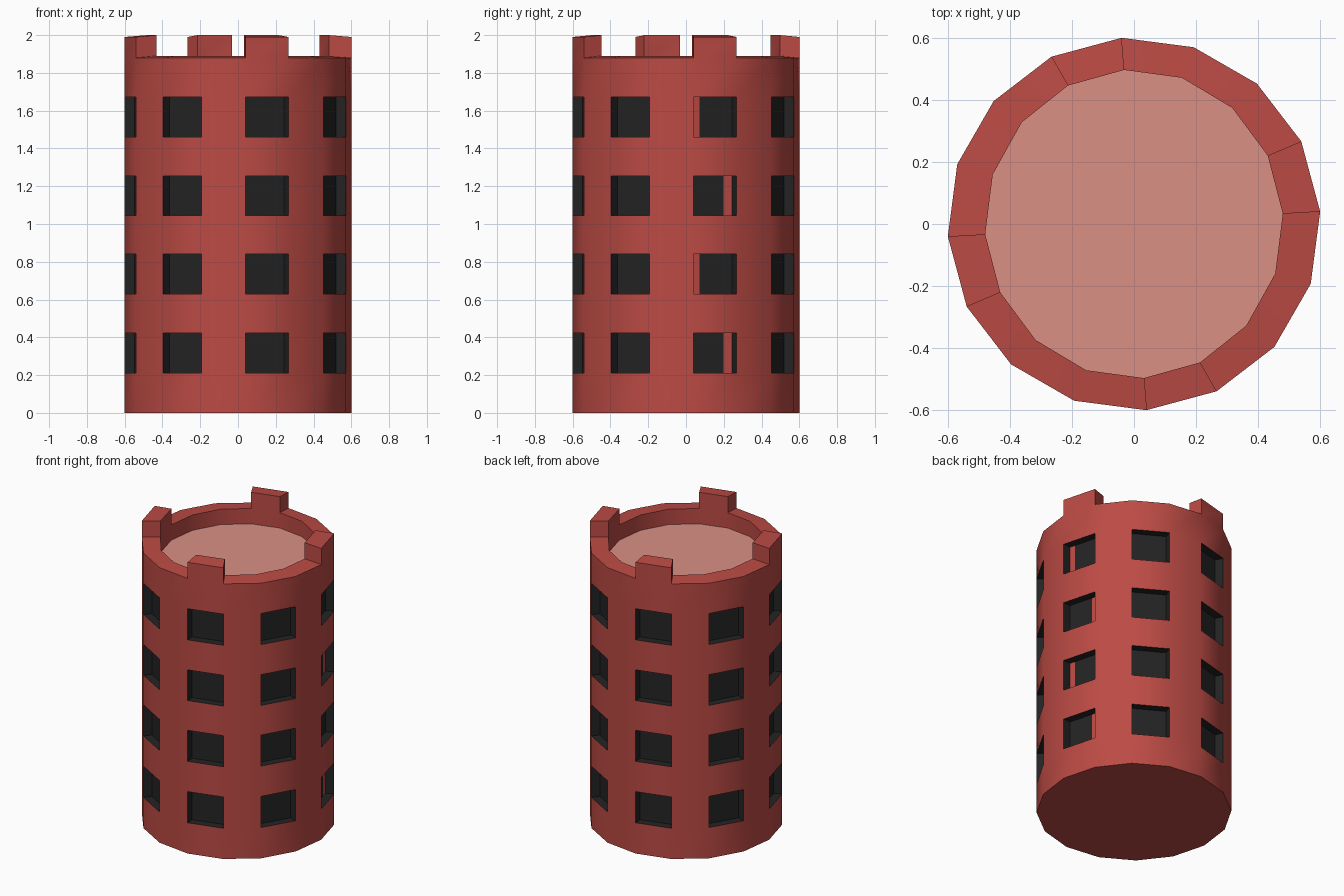
import bpy, bmesh, math

if "Cube" in bpy.data.objects:
    bpy.data.objects.remove(bpy.data.objects["Cube"])

N = 16                      # sides of the tower
OFFSET = math.radians(3.8)  # rotation of the first corner
R = 0.603
INNER = (0.482, 0.499)      # slightly oval inside of the parapet
LEVELS = [0, 0.21, 0.423, 0.63, 0.842, 1.045, 1.255, 1.46, 1.673, 1.88]
FLOOR_Z = 1.785
RECESS = 0.91               # windows sink towards the axis
RED, DARK, PINK = 0, 1, 2


def material(name, rgb):
    m = bpy.data.materials.new(name)
    m.diffuse_color = (*rgb, 1)
    m.use_nodes = True
    m.node_tree.nodes["Principled BSDF"].inputs["Base Color"].default_value = m.diffuse_color
    return m


mats = [material("brick red", (0.50, 0.069, 0.058)),
        material("window black", (0.017, 0.017, 0.017)),
        material("roof pink", (0.70, 0.28, 0.235))]


def ring(bm, rx, ry, z):
    return [bm.verts.new((rx * math.cos(OFFSET + math.tau * i / N),
                          ry * math.sin(OFFSET + math.tau * i / N), z)) for i in range(N)]


def face(bm, verts, mat=RED):
    f = bm.faces.new(verts)
    f.material_index = mat
    return f


def finish(bm, name):
    me = bpy.data.meshes.new(name)
    bm.to_mesh(me)
    bm.free()
    for m in mats:
        me.materials.append(m)
    ob = bpy.data.objects.new(name, me)
    bpy.context.collection.objects.link(ob)
    bpy.context.view_layer.objects.active = ob
    ob.select_set(True)
    bpy.ops.object.shade_smooth_by_angle(angle=math.radians(30))
    ob.select_set(False)


def window(bm, quad, row, split):
    """Sunken window: dark reveals and back, optionally with a red strip on the back."""
    back = []
    for v in quad:
        back.append(bm.verts.new((v.co.x * RECESS, v.co.y * RECESS, v.co.z)))
    for k in range(4):
        j = (k + 1) % 4
        face(bm, (quad[k], quad[j], back[j], back[k]), DARK)
    if not split:
        face(bm, back, DARK)
        return
    t = 0.78 if row % 2 == 0 else 0.17
    lo = bm.verts.new(back[0].co.lerp(back[1].co, t))
    hi = bm.verts.new(back[3].co.lerp(back[2].co, t))
    face(bm, (back[0], lo, hi, back[3]), DARK if t > 0.5 else RED)
    face(bm, (lo, back[1], back[2], hi), RED if t > 0.5 else DARK)


# Tower wall with windows, parapet and battlements
bm = bmesh.new()
rings = [ring(bm, R, R, z) for z in LEVELS]
face(bm, rings[0][::-1])
for l in range(len(LEVELS) - 1):
    for i in range(N):
        j = (i + 1) % N
        quad = (rings[l][i], rings[l][j], rings[l + 1][j], rings[l + 1][i])
        if l % 2 and i % 2 == 0:
            window(bm, quad, l // 2, i == 0)
        else:
            face(bm, quad)

outer = rings[-1]
inner = ring(bm, *INNER, 1.89)
base = ring(bm, *INNER, FLOOR_Z)
for i in range(N):
    j = (i + 1) % N
    face(bm, (inner[i], inner[j], base[j], base[i]))
    rim = (outer[i], outer[j], inner[j], inner[i])
    if i % 4:
        face(bm, rim)
        continue
    # raised battlement block
    top = [bm.verts.new((v.co.x, v.co.y, v.co.z + 0.11)) for v in rim]
    face(bm, top)
    for k in range(4):
        m = (k + 1) % 4
        face(bm, (rim[k], rim[m], top[m], top[k]))
finish(bm, "tower_wall")

# Roof floor inside the parapet
bm = bmesh.new()
face(bm, ring(bm, *INNER, FLOOR_Z), PINK)
finish(bm, "roof_floor")
